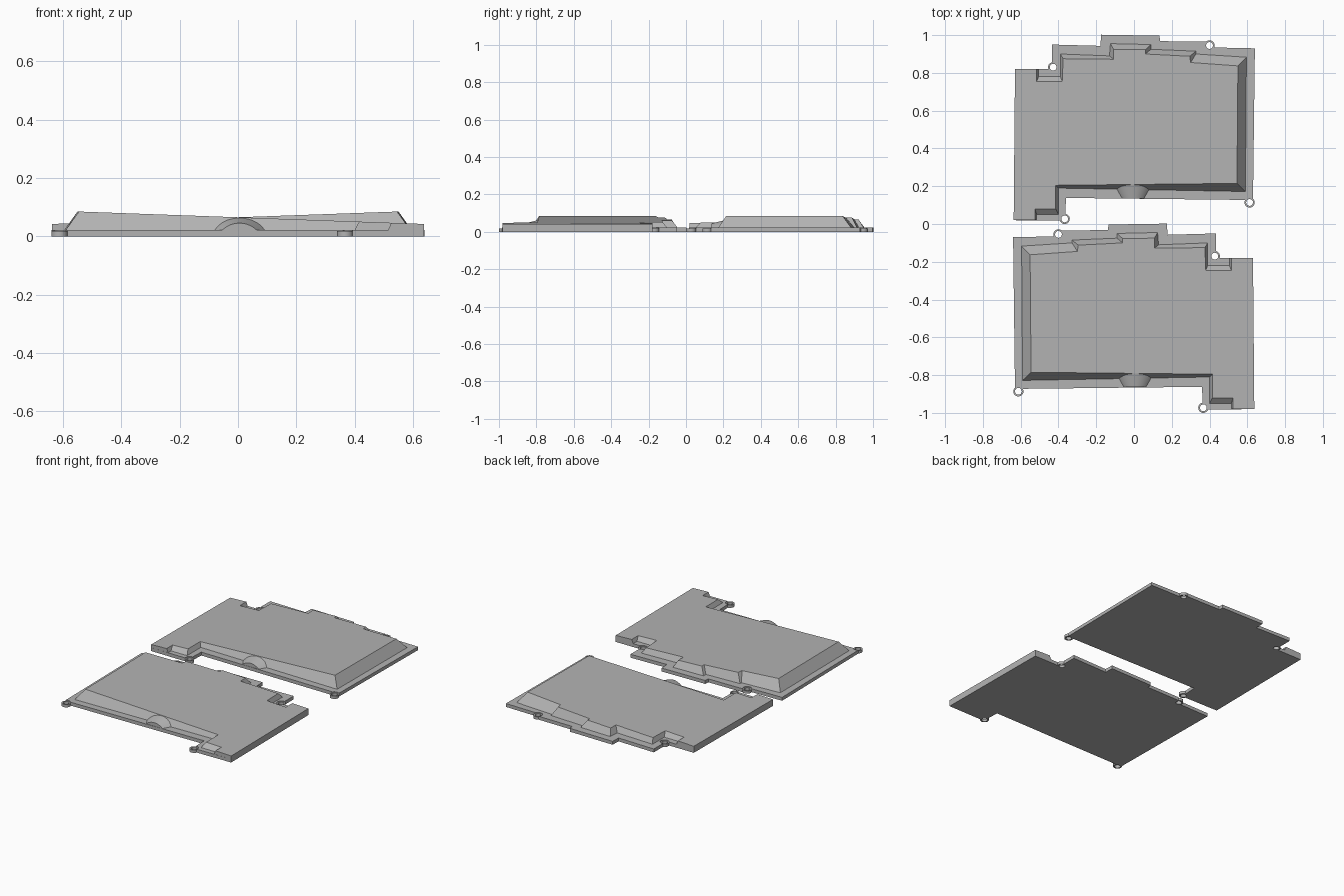
import bpy, bmesh, math

if "Cube" in bpy.data.objects:
    bpy.data.objects.remove(bpy.data.objects["Cube"])

grey = bpy.data.materials.new("plain grey")
grey.diffuse_color = (0.45, 0.45, 0.45, 1)
grey.use_nodes = True
grey.node_tree.nodes["Principled BSDF"].inputs["Base Color"].default_value = grey.diffuse_color

FLANGE_Z, RING_Z = 0.022, 0.018

# outline of the thin base flange
FLANGE = [(-0.64, -0.07), (-0.40, -0.065), (-0.40, -0.035), (-0.138, -0.032), (-0.135, -0.003),
          (0.175, 0.002), (0.177, -0.057), (0.434, -0.05), (0.434, -0.18), (0.63, -0.18),
          (0.637, -0.98), (0.365, -0.983), (0.36, -0.862), (-0.63, -0.873)]

# raised block: foot x, y and top edge x, y
BLOCK = [(-0.595, -0.117, -0.55, -0.163), (-0.328, -0.10, -0.30, -0.145),
         (-0.328, -0.085, -0.295, -0.112), (-0.09, -0.075, -0.06, -0.10),
         (-0.09, -0.05, -0.06, -0.077), (0.125, -0.045, 0.108, -0.075),
         (0.13, -0.11, 0.108, -0.128), (0.39, -0.10, 0.375, -0.125),
         (0.39, -0.22, 0.38, -0.245), (0.505, -0.22, 0.515, -0.245),
         (0.505, -0.18, 0.515, -0.18), (0.63, -0.18, 0.63, -0.18),
         (0.637, -0.98, 0.637, -0.98), (0.515, -0.98, 0.525, -0.98),
         (0.515, -0.95, 0.525, -0.92), (0.40, -0.95, 0.415, -0.92),
         (0.40, -0.81, 0.415, -0.795), (-0.59, -0.828, -0.545, -0.785)]

RINGS = [(-0.40, -0.055), (0.428, -0.17), (0.367, -0.973), (-0.612, -0.886)]


def top_z(x):
    return 0.065 - 0.036 * x


def loft(name, rings, side, dy, closed=False):
    """Skin matching loops of points; cap the ends unless closed on itself."""
    bm = bmesh.new()
    loops = [[bm.verts.new((side * x, y + dy, z)) for x, y, z in r] for r in rings]
    pairs = list(zip(loops, loops[1:]))
    if closed:
        pairs.append((loops[-1], loops[0]))
    else:
        bm.faces.new(loops[0])
        bm.faces.new(loops[-1])
    n = len(loops[0])
    for a, b in pairs:
        for i in range(n):
            j = (i + 1) % n
            quad = [a[i], a[j], b[j], b[i]]
            if (quad[0].co - quad[3].co).length + (quad[1].co - quad[2].co).length > 1e-6:
                bm.faces.new(quad)
    bmesh.ops.recalc_face_normals(bm, faces=bm.faces)
    mesh = bpy.data.meshes.new(name)
    bm.to_mesh(mesh)
    bm.free()
    mesh.materials.append(grey)
    obj = bpy.data.objects.new(name, mesh)
    bpy.context.collection.objects.link(obj)
    return obj


def circle(cx, cy, r, z, n=32):
    return [(cx + r * math.cos(math.tau * i / n), cy + r * math.sin(math.tau * i / n), z)
            for i in range(n)]


def arch(half, height, y, n=20):
    """Circular arc standing on the flange."""
    r = (half ** 2 + height ** 2) / (2 * height)
    a = math.asin(half / r)
    return [(0.005 + r * math.sin(t), y, FLANGE_Z + height - r + r * math.cos(t))
            for t in (-a + 2 * a * i / n for i in range(n + 1))]


def smooth(obj):
    bpy.ops.object.select_all(action='DESELECT')
    obj.select_set(True)
    bpy.context.view_layer.objects.active = obj
    bpy.ops.object.shade_smooth_by_angle(angle=math.radians(30))


def build_half(tag, side, dy):
    # base flange
    flange = loft(tag + "_flange", [[(x, y, z) for x, y in FLANGE] for z in (0, FLANGE_Z)], side, dy)
    # raised sloping block
    loft(tag + "_block", [[(a, b, FLANGE_Z) for a, b, c, d in BLOCK],
                          [(c, d, top_z(c)) for a, b, c, d in BLOCK]], side, dy)
    # tapered cable hood
    smooth(loft(tag + "_cable_hood", [arch(0.058, 0.023, -0.864), arch(0.1, 0.041, -0.79)], side, dy))
    # screw eyelets set into the flange
    for i, (x, y) in enumerate(RINGS):
        smooth(loft(f"{tag}_eyelet_{i}", [circle(x, y, r, z) for r, z in
                    ((0.027, 0), (0.027, RING_Z), (0.018, RING_Z), (0.018, 0))], side, dy, True))
        cutter = loft(f"{tag}_eyelet_cutter_{i}",
                      [circle(x, y, 0.0265, z) for z in (-0.01, 0.05)], side, dy)
        cutter.hide_render = True
        cutter.hide_viewport = True
        mod = flange.modifiers.new("eyelet_hole", 'BOOLEAN')
        mod.operation = 'DIFFERENCE'
        mod.solver = 'EXACT'
        mod.object = cutter


build_half("front_half", 1, 0)
build_half("back_half", -1, 1)
